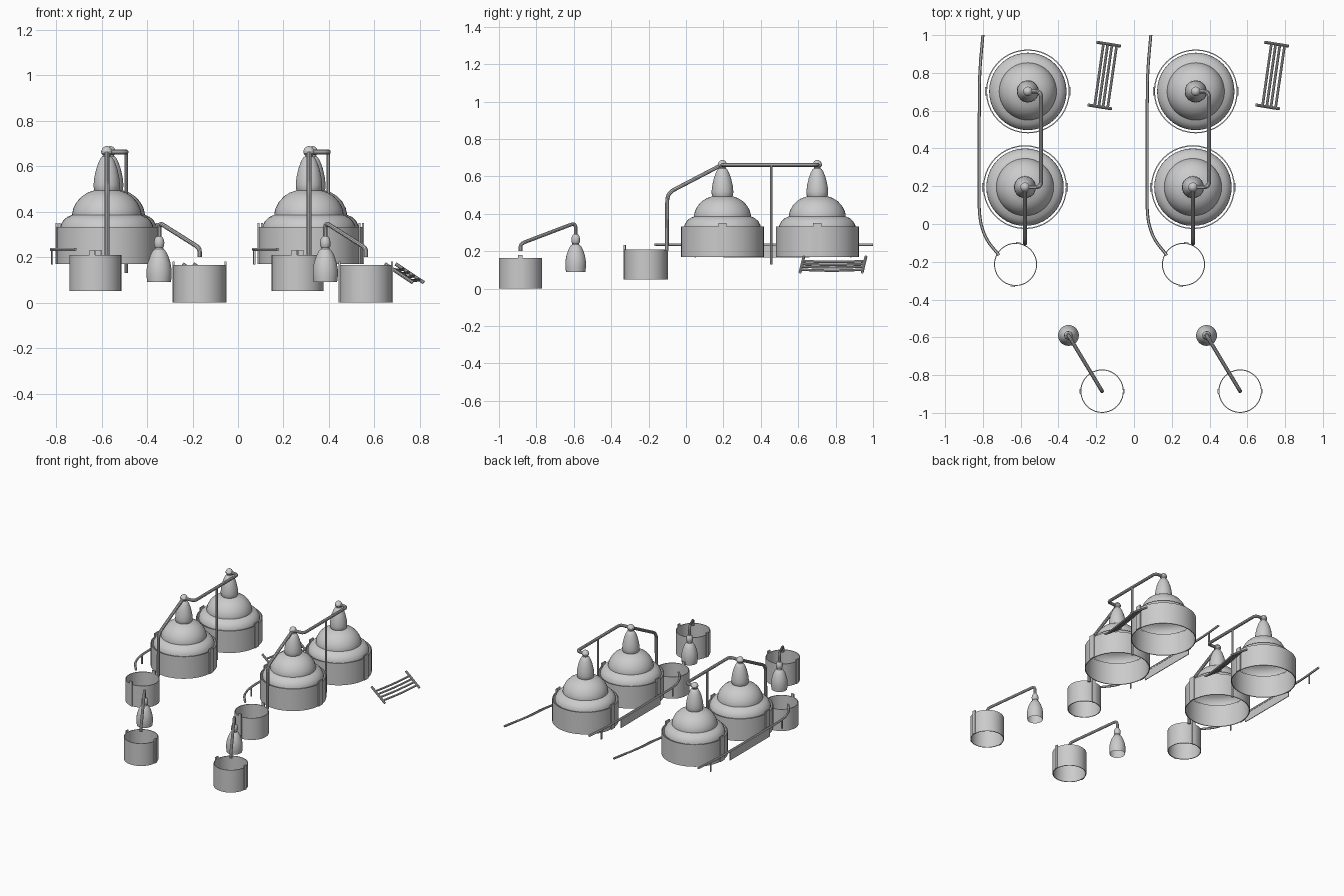
import bpy, bmesh, math
from mathutils import Vector, Matrix

if "Cube" in bpy.data.objects:
    bpy.data.objects.remove(bpy.data.objects["Cube"])

SEG = 40


def add_mesh(name, bm):
    bmesh.ops.recalc_face_normals(bm, faces=bm.faces[:])
    me = bpy.data.meshes.new(name)
    bm.to_mesh(me)
    bm.free()
    me.shade_smooth()
    me.set_sharp_from_angle(angle=math.radians(32))
    ob = bpy.data.objects.new(name, me)
    bpy.context.collection.objects.link(ob)
    return ob


def lathe(name, profile, loc, closed=False):
    """Spin (radius, z) points around a vertical axis."""
    bm = bmesh.new()
    rings = []
    for r, z in profile:
        n = 1 if r == 0 else SEG
        rings.append([bm.verts.new((loc[0] + r * math.cos(2 * math.pi * i / SEG),
                                    loc[1] + r * math.sin(2 * math.pi * i / SEG), z))
                      for i in range(n)])
    pairs = list(zip(rings, rings[1:]))
    if closed:
        pairs.append((rings[-1], rings[0]))
    for a, b in pairs:
        for i in range(SEG):
            j = (i + 1) % SEG
            if len(b) == 1:
                bm.faces.new((a[i], a[j], b[0]))
            else:
                bm.faces.new((a[i], a[j], b[j], b[i]))
    return add_mesh(name, bm)


def box(name, loc, size, rot=0.0):
    bm = bmesh.new()
    m = Matrix.Translation(loc) @ Matrix.Rotation(rot, 4, 'Z') @ Matrix.Diagonal((*size, 1))
    bmesh.ops.create_cube(bm, size=1, matrix=m)
    return add_mesh(name, bm)


def rounded(points, bend):
    """Replace every inner corner with a short arc."""
    pts = [Vector(p) for p in points]
    out = [pts[0]]
    for a, b, c in zip(pts, pts[1:], pts[2:]):
        p = b + (a - b).normalized() * min(bend, (a - b).length * .45)
        q = b + (c - b).normalized() * min(bend, (c - b).length * .45)
        for k in range(6):
            t = k / 5
            out.append(p * (1 - t) ** 2 + b * 2 * t * (1 - t) + q * t * t)
    return out + [pts[-1]]


def pipe(name, points, radius, bend=.03, res=3):
    cu = bpy.data.curves.new(name, 'CURVE')
    cu.dimensions = '3D'
    cu.bevel_depth = radius
    cu.bevel_resolution = res
    cu.use_fill_caps = True
    pts = rounded(points, bend)
    sp = cu.splines.new('POLY')
    sp.points.add(len(pts) - 1)
    for sp_pt, p in zip(sp.points, pts):
        sp_pt.co = (*p, 1)
    tmp = bpy.data.objects.new(name, cu)
    bpy.context.collection.objects.link(tmp)
    dg = bpy.context.evaluated_depsgraph_get()
    me = bpy.data.meshes.new_from_object(tmp.evaluated_get(dg))
    bpy.data.objects.remove(tmp)
    bm = bmesh.new()
    bm.from_mesh(me)
    bpy.data.meshes.remove(me)
    return add_mesh(name, bm)


def tub(name, x, y, z0, z1, r, lug_angle, lug_w, lug_top, thick=.005):
    # open ring wall with two upright lugs on opposite sides
    lathe(name + "_wall", [(r, z0), (r, z1), (r - thick, z1), (r - thick, z0)], (x, y), True)
    for a in (lug_angle, lug_angle + math.pi):
        box(name + "_lug", (x + r * math.cos(a), y + r * math.sin(a), (z0 + lug_top) / 2),
            (.009, lug_w, lug_top - z0), a)


def kettle(x, y):
    tub("kettle", x, y, .17, .332, .222, 0, .045, .35, .006)
    # two stepped domes forming the lid
    lathe("kettle_lid", [(.205, .325), (.203, .34), (.192, .36), (.175, .376), (.152, .386),
                         (.152, .392), (.147, .415), (.132, .443), (.11, .467),
                         (.083, .484), (.05, .495)], (x, y))
    # swan head bulb and ball joint
    lathe("kettle_head", [(.05, .485), (.057, .5), (.058, .52), (.055, .55), (.046, .59),
                          (.035, .62), (.025, .638), (.018, .643), (.017, .648), (.024, .656),
                          (.025, .666), (.018, .68), (.008, .687), (0, .688)], (x, y))


def still_line(dx):
    back, front = (-.562 + dx, .702), (-.577 + dx, .195)
    kettle(*back)
    kettle(*front)
    # linking pipe with a support post
    px = -.492 + dx
    pipe("link_pipe", [(*back, .662), (px, back[1], .662), (px, front[1], .662), (*front, .662)], .011)
    pipe("link_post", [(px, .456, .66), (px, .456, .13)], .008)
    # outlet pipe into the receiving tub
    fx = front[0]
    pipe("outlet_pipe", [(*front, .664), (fx, -.10, .51), (fx, -.103, .2)], .011, .04)
    tub("receiver", -.627 + dx, -.214, .05, .21, .114, math.radians(-97), .024, .232)
    # curved side rail with hanging panel and short posts
    rail = [(-.80, 1.0), (-.818, .8), (-.82, .45), (-.82, .03), (-.785, -.08), (-.715, -.165)]
    pipe("side_rail", [(p[0] + dx, p[1], .234) for p in rail], .008, .09, 1)
    box("rail_panel", (-.82 + dx, .43, .197), (.005, .46, .06))
    for y in (.88, .05):
        box("rail_post", (-.817 + dx, y, .2), (.008, .008, .065))
    # slanted rack: two end bars and four slats
    ends = [(Vector((-.243 + dx, .63, .17)), Vector((-.12 + dx, .61, .088))),
            (Vector((-.196 + dx, .962, .17)), Vector((-.072 + dx, .942, .088)))]
    for a, b in ends:
        pipe("rack_end_bar", [a, b], .008)
    for t in (.28, .46, .64, .84):
        p, q = (a.lerp(b, t) for a, b in ends)
        pipe("rack_slat", [p, (p + q) / 2 - Vector((0, 0, .006)), q], .007, .15)


def small_still(dx):
    x, y = -.347 + dx, -.59
    bx, by = -.169 + dx, -.885
    # bell shaped vessel with a cap
    lathe("small_vessel", [(.052, .09), (.055, .115), (.055, .145), (.05, .175), (.04, .205),
                           (.028, .228), (.019, .236), (.018, .242), (.022, .248), (.023, .265),
                           (.02, .28), (.013, .29), (0, .292)], (x, y))
    pipe("small_pipe", [(x, y, .285), (x, y, .352), (bx, by, .24), (bx, by, .2)], .010, .03)
    tub("small_tub", bx, by, 0, .165, .115, 0, .024, .18)


for offset in (0, .889):
    still_line(offset)
for offset in (0, .731):
    small_still(offset)
